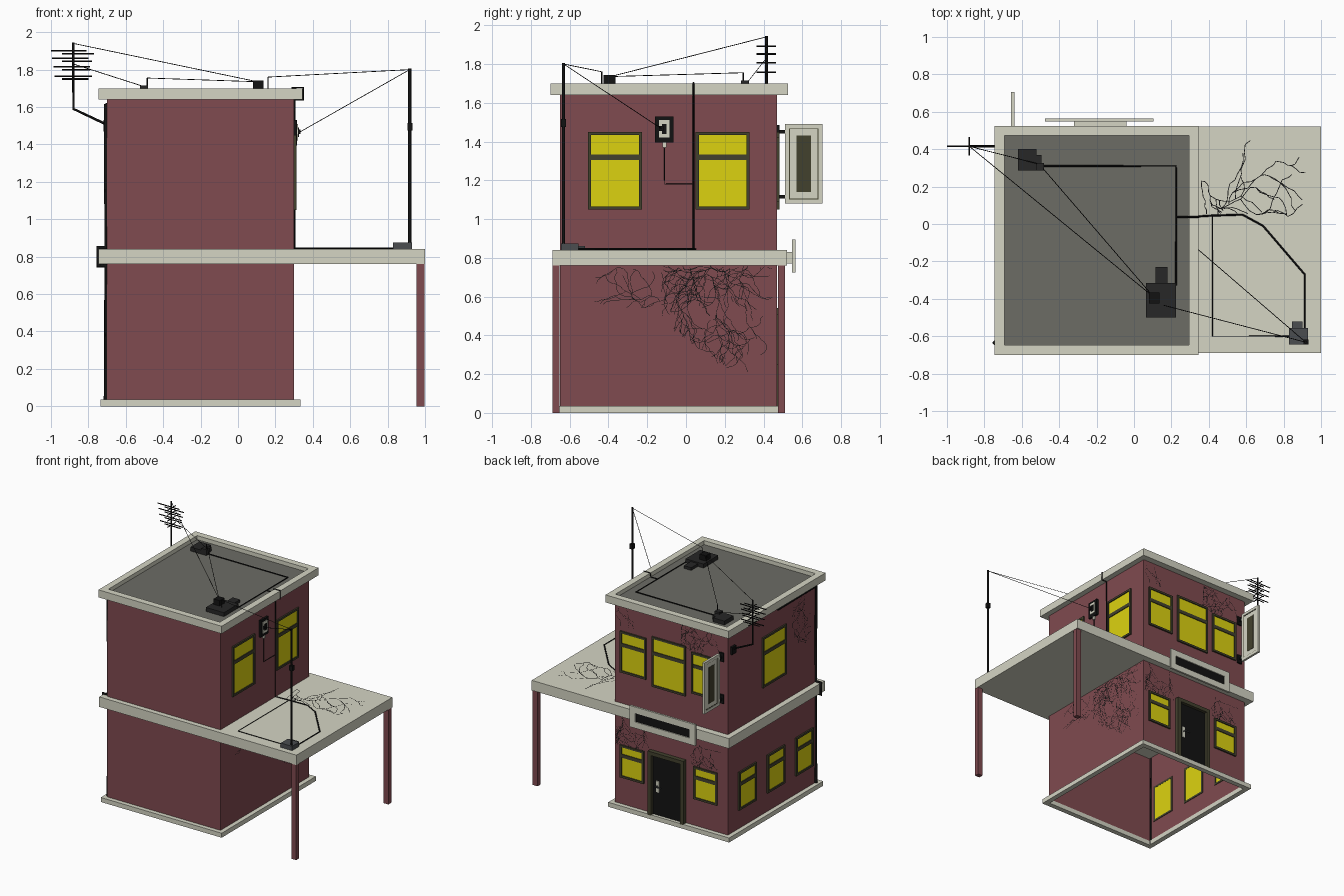
import bpy, bmesh, random, math

random.seed(7)
COLORS = dict(brick=(0.216, 0.069, 0.080), cream=(0.66, 0.66, 0.55), roof=(0.15, 0.15, 0.13),
              frame=(0.055, 0.053, 0.027), glow=(0.72, 0.65, 0.005), black=(0.006, 0.006, 0.006),
              metal=(0.02, 0.02, 0.02), steel=(0.07, 0.075, 0.08))
MATS = {}
for key, c in COLORS.items():
    MATS[key] = bpy.data.materials.new(key)
    MATS[key].diffuse_color = (*c, 1)

# Each surface maps (along, up, outwards) to world coordinates
WORLD = lambda u, v, n: (u, v, n)
RIGHT = lambda u, v, n: (0.30 + n, u, v)
BACK = lambda u, v, n: (u, 0.47 + n, v)
LEFT = lambda u, v, n: (-0.70 - n, u, v)
DECK = lambda u, v, n: (u, v, 0.84 + n)
SIDE = lambda u, v, n: (-0.6475 + n, u, v)      # plane of the hanging sign


def finish(name, bm, mat, recalc=True):
    if recalc:
        bmesh.ops.recalc_face_normals(bm, faces=bm.faces)
    me = bpy.data.meshes.new(name)
    bm.to_mesh(me)
    bm.free()
    me.materials.append(MATS[mat])
    ob = bpy.data.objects.new(name, me)
    bpy.context.collection.objects.link(ob)
    return ob


def rect(bm, P, u, v, n):
    return [bm.verts.new(P(a, b, n)) for a, b in ((u[0], v[0]), (u[1], v[0]), (u[1], v[1]), (u[0], v[1]))]


def bridge(bm, a, b):
    for i in range(4):
        j = (i + 1) % 4
        bm.faces.new((a[i], a[j], b[j], b[i]))


def box(name, mat, u, v, n, P=WORLD, caps=True):
    bm = bmesh.new()
    a, b = rect(bm, P, u, v, n[0]), rect(bm, P, u, v, n[1])
    bridge(bm, a, b)
    if caps:
        bm.faces.new(a)
        bm.faces.new(b)
    return finish(name, bm, mat)


def ring(name, mat, u, v, n, w, P=WORLD):
    bm = bmesh.new()
    iu, iv = (u[0] + w, u[1] - w), (v[0] + w, v[1] - w)
    loops = [rect(bm, P, *a) for a in ((u, v, n[0]), (u, v, n[1]), (iu, iv, n[1]), (iu, iv, n[0]))]
    for i in range(4):
        bridge(bm, loops[i], loops[(i + 1) % 4])
    return finish(name, bm, mat)


def wire(name, r, *paths, mat="black"):
    cu = bpy.data.curves.new(name, 'CURVE')
    cu.dimensions = '3D'
    cu.bevel_depth, cu.bevel_resolution, cu.use_fill_caps = r, 0, True
    for pts in paths:
        sp = cu.splines.new('POLY')
        sp.points.add(len(pts) - 1)
        for p, co in zip(sp.points, pts):
            p.co = (*co, 1)
    cu.materials.append(MATS[mat])
    ob = bpy.data.objects.new(name, cu)
    bpy.context.collection.objects.link(ob)


def window(name, P, u, v):
    ring(name + "_frame", "frame", u, v, (-0.004, 0.012), 0.016, P)
    box(name + "_pane", "glow", (u[0] + .01, u[1] - .01), (v[0] + .01, v[1] - .01), (-0.003, 0.004), P)
    m = v[0] + (v[1] - v[0]) * 0.67
    box(name + "_bar", "frame", (u[0] + .012, u[1] - .012), (m - .014, m + .014), (0, 0.01), P)


def vine(name, P, starts, inside, heading, shoots, steps=8, step=0.028, w=0.0022):
    """Branching flat twigs that stay where inside(u, v) is true."""
    bm = bmesh.new()
    nodes = [(u, v, heading) for u, v in starts]
    for _ in range(shoots):
        u, v, h = random.choice(nodes)
        h += random.choice((-1, 1)) * random.uniform(0.3, 1.1)
        for _ in range(steps):
            h += random.uniform(-0.75, 0.75) + 0.12 * math.sin(heading - h)
            L = step * random.uniform(0.5, 1.1)
            du, dv = math.cos(h), math.sin(h)
            a, b = u + L * du, v + L * dv
            if not inside(a, b):
                break
            bm.faces.new([bm.verts.new(P(x - s * dv * w / 2, y + s * du * w / 2, 0.003))
                          for x, y, s in ((u, v, 1), (u, v, -1), (a, b, -1), (a, b, 1))])
            u, v = a, b
            nodes.append((u, v, h))
    finish(name, bm, "black", False)


def within(u0, u1, v0, v1):
    return lambda u, v: u0 < u < u1 and v0 < v < v1


# Building shell (open underneath), slabs and roof
X, Y = (-0.70, 0.30), (-0.65, 0.47)
box("lower_walls", "brick", X, Y, (0.01, 0.77), caps=False)
box("upper_walls", "brick", X, Y, (0.83, 1.66), caps=False)
ring("plinth", "cream", (-0.735, 0.335), (-0.685, 0.505), (0, 0.036), 0.04)
box("floor_slab", "cream", (-0.745, 1.0), (-0.69, 0.522), (0.76, 0.84))
ring("roof_parapet", "cream", (-0.745, 0.345), (-0.70, 0.525), (1.64, 1.70), 0.052)
box("roof_deck", "roof", (-0.70, 0.30), (-0.655, 0.48), (1.65, 1.668))
for side, y in (("front", -0.69), ("back", 0.475)):
    box(side + "_canopy_post", "brick", (0.955, 0.998), (y, y + 0.037), (0, 0.765))

# Windows
for i, y in enumerate((-0.505, 0.05)):
    window(f"right_window_{i}", RIGHT, (y, y + 0.278), (1.05, 1.45))
for i, (a, b, z) in enumerate(((0.02, 0.25, 1.09), (-0.33, -0.03, 1.05), (-0.61, -0.38, 1.09))):
    window(f"back_upper_window_{i}", BACK, (a, b), (z, 2.51 - z if i != 1 else 1.45))
for i, x in enumerate((0.04, -0.61)):
    window(f"back_lower_window_{i}", BACK, (x, x + 0.21), (0.25, 0.51))
for i, y in enumerate((0.12, -0.24, -0.60)):
    window(f"left_lower_window_{i}", LEFT, (y, y + 0.22), (0.185, 0.49))
window("left_upper_window", LEFT, (-0.26, 0.04), (1.05, 1.45))

# Door with jambs, lintel and handle
for i, x in enumerate((-0.33, -0.045)):
    box(f"door_jamb_{i}", "frame", (x, x + 0.03), (0.03, 0.54), (-0.003, 0.035), BACK)
box("door_lintel", "frame", (-0.33, -0.015), (0.51, 0.54), (-0.003, 0.035), BACK)
box("door_leaf", "black", (-0.305, -0.04), (0.03, 0.515), (-0.003, 0.01), BACK)
box("door_handle_plate", "cream", (-0.10, -0.075), (0.22, 0.31), (0.008, 0.016), BACK)
wire("door_handle", 0.006, [(-0.085, 0.485, 0.27), (-0.085, 0.505, 0.27), (-0.13, 0.505, 0.27)], mat="steel")

# Sign board above the door
ring("door_sign_frame", "cream", (-0.475, 0.105), (0.725, 0.895), (0.078, 0.094), 0.05, BACK)
box("door_sign_panel", "black", (-0.43, 0.06), (0.77, 0.85), (0.078, 0.086), BACK)
box("door_sign_mount", "cream", (-0.32, -0.04), (0.77, 0.83), (0.04, 0.08), BACK)

# Hanging sign at the back corner
ring("hanging_sign_rim", "cream", (0.51, 0.705), (1.08, 1.49), (-0.009, 0.009), 0.022, SIDE)
box("hanging_sign_panel", "cream", (0.53, 0.685), (1.10, 1.47), (-0.004, 0.004), SIDE)
ring("hanging_sign_trim", "frame", (0.53, 0.685), (1.10, 1.47), (-0.006, 0.006), 0.006, SIDE)
box("hanging_sign_centre", "frame", (0.57, 0.645), (1.14, 1.43), (-0.006, 0.006), SIDE)
for i, z in enumerate((1.115, 1.45)):
    box(f"hanging_sign_arm_{i}", "black", (0.47, 0.515), (z - .009, z + .009), (-0.008, 0.008), SIDE)
    box(f"hanging_sign_plate_{i}", "black", (0.468, 0.482), (z - .035, z + .035), (-0.02, 0.02), SIDE)

# Meter box on the right wall
box("meter_back", "black", (-0.16, -0.065), (1.395, 1.53), (0, 0.015), RIGHT)
box("meter_face", "cream", (-0.14, -0.085), (1.42, 1.51), (0.01, 0.02), RIGHT)
box("meter_core", "black", (-0.125, -0.10), (1.44, 1.49), (0.015, 0.025), RIGHT)
box("meter_knob", "black", (-0.14, -0.115), (1.455, 1.48), (0.02, 0.034), RIGHT)
box("meter_outlet", "cream", (-0.12, -0.10), (1.37, 1.397), (0, 0.012), RIGHT)

# Roof equipment and pole base
for name, mat, u, v, n in (
        ("roof_unit_base", "metal", (0.065, 0.225), (-0.50, -0.315), (1.66, 1.70)),
        ("roof_unit_side", "metal", (0.115, 0.18), (-0.32, -0.23), (1.66, 1.69)),
        ("roof_unit_head", "black", (0.08, 0.135), (-0.425, -0.365), (1.70, 1.743)),
        ("junction_box", "metal", (-0.62, -0.52), (0.285, 0.40), (1.66, 1.70)),
        ("junction_step", "metal", (-0.525, -0.48), (0.285, 0.325), (1.66, 1.715)),
        ("junction_side", "metal", (-0.525, -0.495), (0.32, 0.37), (1.66, 1.70)),
        ("pole_base", "steel", (0.83, 0.93), (-0.645, -0.555), (0.835, 0.875)),
        ("pole_base_side", "steel", (0.845, 0.90), (-0.56, -0.52), (0.835, 0.86)),
        ("pole_collar", "black", (0.905, 0.932), (-0.645, -0.618), (1.475, 1.515)),
        ("antenna_bracket", "black", (-0.718, -0.698), (0.39, 0.44), (1.47, 1.53))):
    box(name, mat, u, v, n)
wire("pole", 0.009, [(0.918, -0.632, 0.85), (0.918, -0.632, 1.805)])

# Antenna: bent arm, mast, long bars and short crossbars
wire("antenna_mast", 0.007, [(-0.70, 0.415, 1.505), (-0.88, 0.415, 1.59), (-0.88, 0.415, 1.945)])
bars = []
for i, z in enumerate((1.90, 1.86, 1.815, 1.765)):
    s = 0.02 * i
    bars += [[(-1.0 + s / 3, 0.415, z), (-0.81 + s / 2, 0.415, z)],
             [(-0.94, 0.415, z - 0.015), (-0.77 - s / 2, 0.415, z - 0.015)],
             [(-0.88, 0.365, z - 0.008), (-0.88, 0.465, z - 0.008)]]
wire("antenna_bars", 0.0045, *bars)

# Overhead wires with little masts
tip, head, stub = (0.918, -0.632, 1.80), (0.105, -0.39, 1.735), (-0.485, 0.295, 1.755)
wire("wire_masts", 0.003, [(-0.485, 0.295, 1.70), stub], [(0.16, -0.435, 1.69), (0.16, -0.435, 1.76)])
wire("overhead_wires", 0.002, [tip, (0.16, -0.435, 1.76)], [tip, (0.332, -0.127, 1.467)], [stub, head],
     [(-0.88, 0.415, 1.94), head], [(-0.88, 0.415, 1.83), (-0.505, 0.32, 1.71)])

# Cables laid on roof, wall and deck
wire("main_cable", 0.005,
     [(-0.5, 0.31, 1.673), (0.225, 0.31, 1.673), (0.225, -0.33, 1.673)],
     [(0.225, 0.038, 1.673), (0.285, 0.038, 1.673), (0.29, 0.038, 1.704), (0.348, 0.038, 1.704),
      (0.348, 0.038, 1.637), (0.304, 0.038, 1.637), (0.304, 0.038, 0.845), (0.42, 0.045, 0.845),
      (0.58, 0.05, 0.845), (0.69, -0.01, 0.845), (0.913, -0.27, 0.845), (0.913, -0.56, 0.845)])
wire("thin_cable", 0.003, [(0.42, 0.04, 0.844), (0.42, -0.60, 0.844), (0.84, -0.60, 0.844)],
     [(0.304, -0.11, 1.38), (0.304, -0.11, 1.18), (0.304, 0.038, 1.18)])

# Drain pipe stepping round the slab, with gutter run
wire("drain_pipe", 0.013, [(-0.705, -0.635, 0.01), (-0.705, -0.635, 0.752), (-0.748, -0.635, 0.752),
                           (-0.748, -0.635, 0.847), (-0.705, -0.635, 0.847), (-0.705, -0.635, 1.61),
                           (-0.705, -0.15, 1.61)])

# Vines and cracks
vine("right_wall_vine", RIGHT, [(0.02 + i * 0.05, 0.75) for i in range(9)] + [(-0.1, 0.74), (-0.2, 0.72)],
     lambda u, v: -0.13 < u < 0.45 and 0.08 < v < 0.76 and v > 0.45 - 0.75 * (u + 0.1), -1.5, 150)
vine("right_wall_vine_tip", RIGHT, [(-0.12, 0.68), (-0.25, 0.67)], within(-0.48, -0.1, 0.54, 0.75), 3.3, 24)
vine("back_vine_centre", BACK, [(-0.45, 1.62), (-0.55, 1.62), (-0.36, 1.6)], within(-0.64, -0.28, 1.42, 1.64), -1.6, 45)
vine("back_vine_corner", BACK, [(0.27, 1.6), (0.2, 1.62)], within(0.12, 0.295, 1.45, 1.64), -1.8, 8)
vine("back_lower_vine", BACK, [(0.25, 0.75), (0.15, 0.75), (0.05, 0.75)], within(-0.01, 0.295, 0.5, 0.76), -1.5, 50)
vine("back_lower_vine_side", BACK, [(-0.45, 0.7), (-0.55, 0.65)], within(-0.65, -0.37, 0.5, 0.75), -1.6, 22)
vine("left_vine", LEFT, [(-0.45, 1.58), (-0.5, 1.58)], within(-0.58, -0.34, 1.2, 1.6), -1.5, 26)
vine("deck_cracks", DECK, [(0.36, 0.23), (0.55, 0.40), (0.6, 0.3)], within(0.35, 0.92, 0.04, 0.48), -0.2, 26, 10, 0.04, 0.004)
